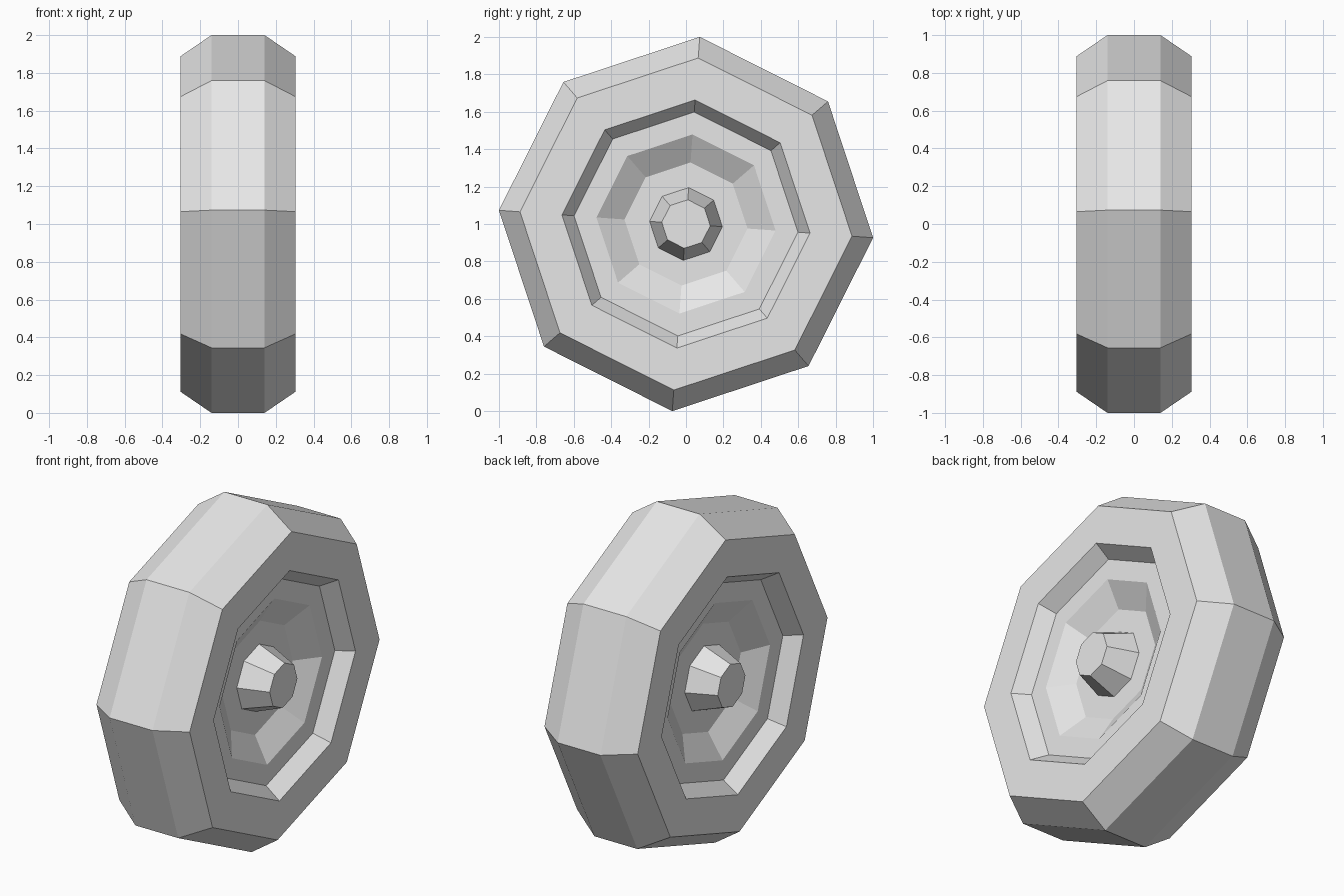
import bpy
import bmesh
from math import cos, sin, pi, radians

SIDES = 8
TWIST = radians(-4.2)
AXLE_HEIGHT = 1.0

cube = bpy.data.objects.get("Cube")
if cube:
    bpy.data.objects.remove(cube, do_unlink=True)

grey = bpy.data.materials.new("plain grey")
grey.use_nodes = True
grey.diffuse_color = (0.8, 0.8, 0.8, 1)
grey.node_tree.nodes["Principled BSDF"].inputs["Base Color"].default_value = (0.8, 0.8, 0.8, 1)


def lathe(name, profile, cap_end=False):
    """Turn (x, radius) points around the axle into an eight-sided shell."""
    bm = bmesh.new()
    rings = []
    for x, r in profile:
        angles = [TWIST + 2 * pi * i / SIDES for i in range(SIDES)]
        rings.append([bm.verts.new((x, r * cos(a), r * sin(a))) for a in angles])
    for a, b in zip(rings, rings[1:]):
        for i in range(SIDES):
            j = (i + 1) % SIDES
            bm.faces.new((a[i], a[j], b[j], b[i]))
    if cap_end:
        bm.faces.new(rings[-1])
    # Point every face along the profile's outward side
    for f in bm.faces:
        f.normal_update()
        c = f.calc_center_median()
        side = 1 if c.x >= 0 else -1
        outward = f.normal.x * side
        if abs(outward) < 0.001:
            outward = f.normal.y * c.y + f.normal.z * c.z
        if outward < 0:
            f.normal_flip()
    mesh = bpy.data.meshes.new(name)
    bm.to_mesh(mesh)
    bm.free()
    mesh.materials.append(grey)
    obj = bpy.data.objects.new(name, mesh)
    obj.location.z = AXLE_HEIGHT
    bpy.context.collection.objects.link(obj)
    return obj


# Tyre: tread, shoulders, side walls and inner lips
tyre_half = [(0.14, 1.003), (0.305, 0.89), (0.305, 0.665), (0.215, 0.60)]
lathe("tyre", [(-x, r) for x, r in reversed(tyre_half)] + tyre_half)

# Dished rim and tapered hub on both sides
rim_half = [(0.215, 0.60), (0.215, 0.48), (0.128, 0.33), (0.128, 0.195)]
hub_half = [(0.128, 0.195), (0.298, 0.13)]
for side, label in ((1, "left"), (-1, "right")):
    lathe(label + "_rim", [(side * x, r) for x, r in rim_half])
    lathe(label + "_hub", [(side * x, r) for x, r in hub_half], cap_end=True)
